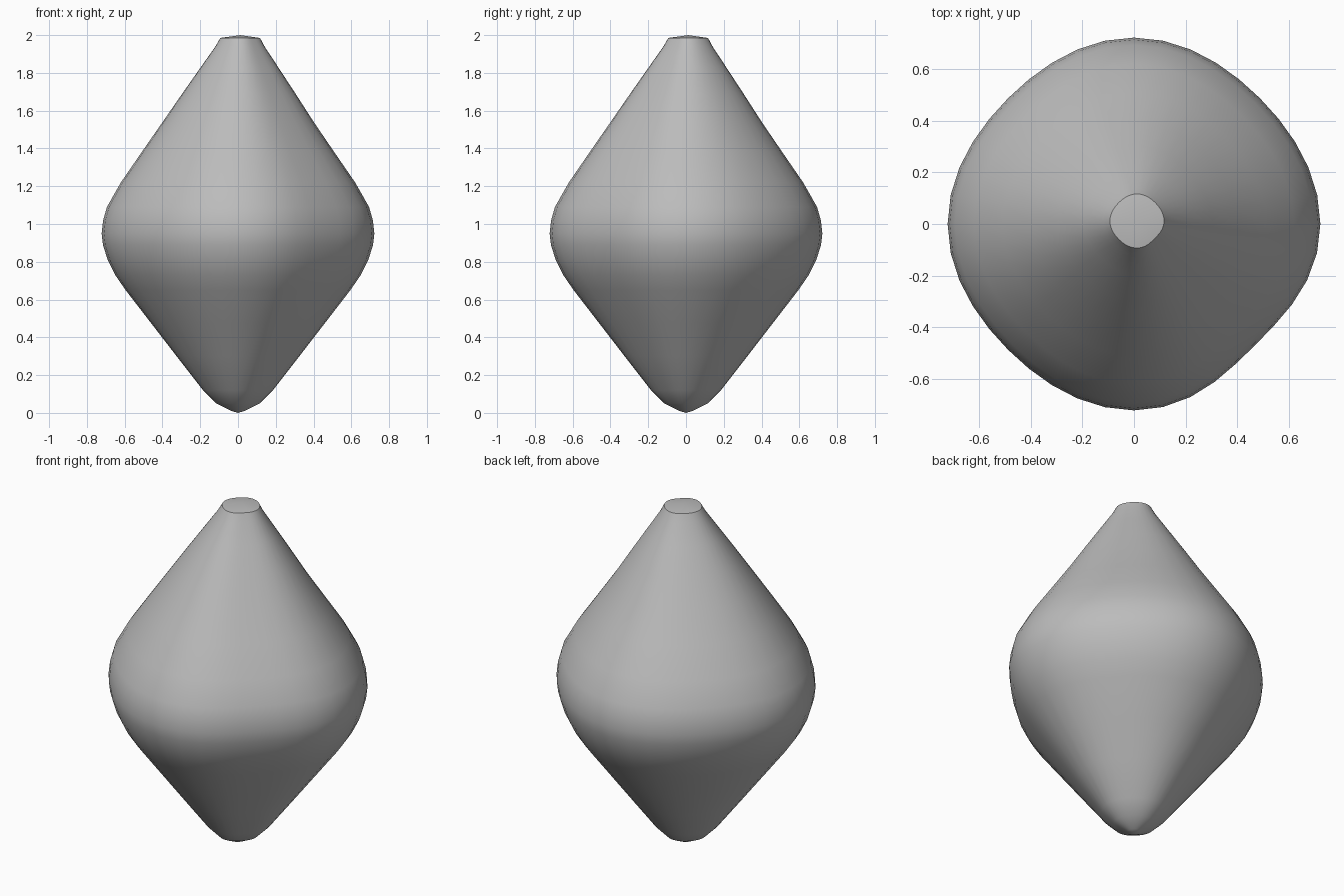
import bpy, bmesh, math

cube = bpy.data.objects.get("Cube")
if cube:
    bpy.data.objects.remove(cube, do_unlink=True)

# Single grey material
grey = bpy.data.materials.new("plain grey")
grey.use_nodes = True
colour = (0.5, 0.5, 0.5, 1)
grey.diffuse_color = colour
grey.node_tree.nodes["Principled BSDF"].inputs["Base Color"].default_value = colour

# Silhouette as (radius, height), from the bottom tip to the flat top
PROFILE = [(0.035, 0.01), (0.115, 0.05), (0.185, 0.12), (0.325, 0.30),
           (0.46, 0.475), (0.595, 0.65), (0.65, 0.73), (0.69, 0.81),
           (0.715, 0.89), (0.722, 0.95), (0.714, 1.02), (0.694, 1.09),
           (0.62, 1.22), (0.51, 1.38), (0.4, 1.54), (0.3, 1.69),
           (0.205, 1.83), (0.13, 1.94), (0.105, 1.985)]
SIDES = 40


def squeeze(angle):
    """Cross-section is a circle slightly flattened on its diagonals."""
    flat = 0.045 * math.sin(2 * angle) ** 2
    front_left = max(0, math.cos(angle + math.pi / 4)) ** 4
    return 1 - flat * (1 + 0.8 * front_left)


# Rounded spindle body
bm = bmesh.new()
rings = []
for radius, height in PROFILE:
    lean = 0.012 * max(0, height - 1.5) * 2
    ring = []
    for i in range(SIDES):
        a = math.tau * i / SIDES
        r = radius * squeeze(a)
        ring.append(bm.verts.new((r * math.cos(a) + lean, r * math.sin(a) + lean, height)))
    rings.append(ring)
for low, high in zip(rings, rings[1:]):
    for i in range(SIDES):
        j = (i + 1) % SIDES
        bm.faces.new((low[i], low[j], high[j], high[i]))

# Closed bottom tip and flat top
tip = bm.verts.new((0, 0, 0))
crown = bm.verts.new((0.012, 0.012, 2))
for i in range(SIDES):
    j = (i + 1) % SIDES
    bm.faces.new((tip, rings[0][j], rings[0][i]))
    bm.faces.new((crown, rings[-1][i], rings[-1][j]))
bmesh.ops.recalc_face_normals(bm, faces=bm.faces)

mesh = bpy.data.meshes.new("spindle_body")
bm.to_mesh(mesh)
bm.free()
mesh.materials.append(grey)
body = bpy.data.objects.new("spindle_body", mesh)
bpy.context.collection.objects.link(body)
bpy.context.view_layer.objects.active = body
body.select_set(True)
bpy.ops.object.shade_smooth_by_angle(angle=math.radians(35))
